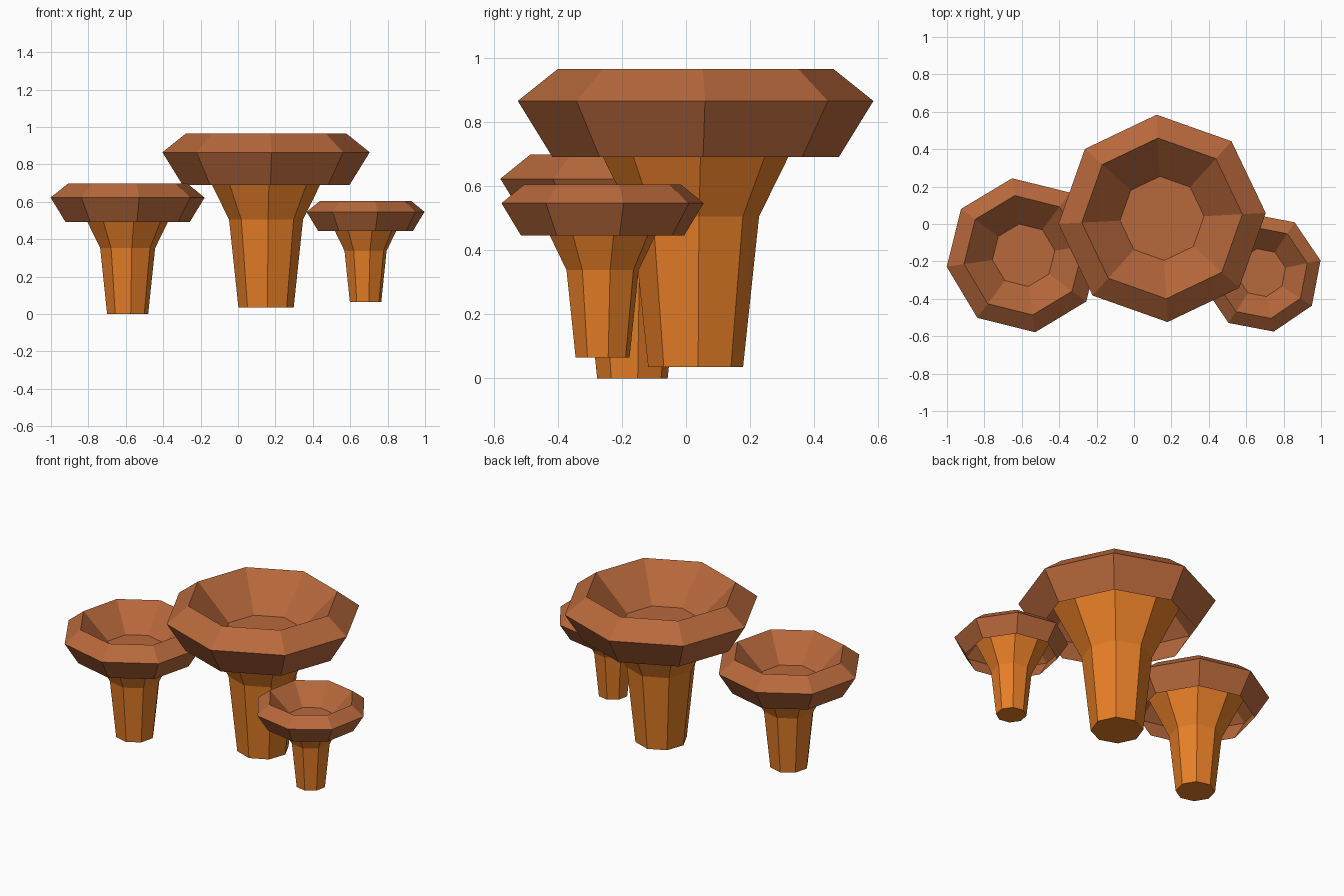
import bpy, bmesh
from math import cos, sin, tau, radians

if "Cube" in bpy.data.objects:
    bpy.data.objects.remove(bpy.data.objects["Cube"])

SIDES = 8


def material(name, colour):
    m = bpy.data.materials.new(name)
    m.diffuse_color = colour
    m.use_nodes = True
    m.node_tree.nodes["Principled BSDF"].inputs["Base Color"].default_value = m.diffuse_color
    return m


def lathe(name, profile, mat, cap_end, loc, scale, turn):
    """Eight-sided turned shell; cap_end closes the first or last ring."""
    bm = bmesh.new()
    rings = [[bm.verts.new((r * cos(tau * i / SIDES), r * sin(tau * i / SIDES), z))
              for i in range(SIDES)] for r, z in profile]
    for a, b in zip(rings, rings[1:]):
        for i in range(SIDES):
            j = (i + 1) % SIDES
            bm.faces.new((a[i], a[j], b[j], b[i]))
    if cap_end == "first":
        bm.faces.new(rings[0][::-1])
    else:
        bm.faces.new(rings[-1])
    me = bpy.data.meshes.new(name)
    bm.to_mesh(me)
    bm.free()
    me.materials.append(mat)
    ob = bpy.data.objects.new(name, me)
    ob.location = loc
    ob.scale = (scale,) * 3
    ob.rotation_euler.z = radians(turn)
    bpy.context.collection.objects.link(ob)


stem_mat = material("stem_orange", (0.80, 0.21, 0.02, 1))
cap_mat = material("cap_brown", (0.48, 0.14, 0.045, 1))

# Stem: tapered shaft flaring up inside the hollow cap
STEM = [(0.148, 0), (0.198, 0.47), (0.378, 0.835)]
# Cap: open underside, widest rim, top lip, then down into a sunken bowl
CAP = [(0.447, 0.655), (0.555, 0.83), (0.43, 0.93), (0.225, 0.725)]

# Three mushrooms: name, position, scale, turn
for name, loc, scale, turn in (
        ("large", (0.15, 0.03, 0.035), 1.0, 3),
        ("medium", (-0.59, -0.167, 0), 0.75, 8.5),
        ("small", (0.682, -0.26, 0.065), 0.58, 11.7)):
    lathe(name + "_mushroom_stem", STEM, stem_mat, "first", loc, scale, turn)
    lathe(name + "_mushroom_cap", CAP, cap_mat, "last", loc, scale, turn)
